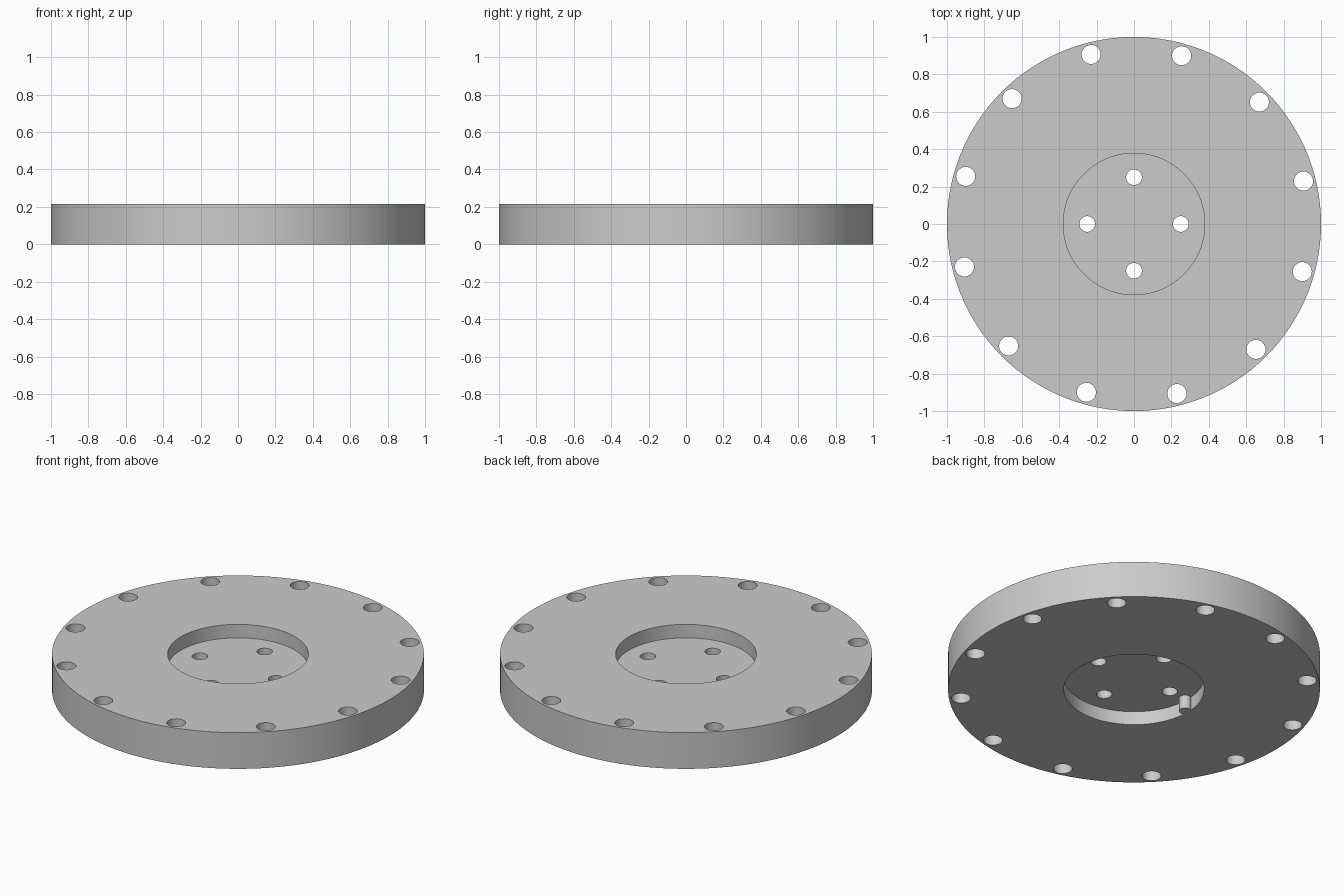
import bpy
from math import cos, sin, radians

if "Cube" in bpy.data.objects:
    bpy.data.objects.remove(bpy.data.objects["Cube"], do_unlink=True)

HEIGHT = 0.215
RECESS_DEPTH = 0.08
RECESS_RADIUS = 0.378

grey = bpy.data.materials.new("plain_grey")
grey.diffuse_color = (0.6, 0.6, 0.6, 1)
grey.use_nodes = True
grey.node_tree.nodes["Principled BSDF"].inputs["Base Color"].default_value = (0.6, 0.6, 0.6, 1)


def cylinder(name, radius, z0, z1, x=0, y=0, sides=32):
    """Upright cylinder between two heights."""
    bpy.ops.mesh.primitive_cylinder_add(
        vertices=sides, radius=radius, depth=z1 - z0, location=(x, y, (z0 + z1) / 2))
    obj = bpy.context.object
    obj.name = name
    obj.data.materials.append(grey)
    return obj


def cut(target, cutter):
    """Subtract the cutter from the target and discard it."""
    mod = target.modifiers.new("cut", "BOOLEAN")
    mod.operation = "DIFFERENCE"
    mod.solver = "EXACT"
    mod.object = cutter
    bpy.context.view_layer.objects.active = target
    bpy.ops.object.modifier_apply(modifier=mod.name)
    bpy.data.objects.remove(cutter, do_unlink=True)


def cut_hole_ring(target, count, ring_radius, hole_radius, start):
    """Drill a ring of evenly spaced through holes."""
    for i in range(count):
        a = radians(start + 360 * i / count)
        cut(target, cylinder("hole_cutter", hole_radius, -0.1, HEIGHT + 0.1,
                             ring_radius * cos(a), ring_radius * sin(a)))


# Main disc
plate = cylinder("flange_plate", 1, 0, HEIGHT, sides=120)

# Round recess in the top
cut(plate, cylinder("top_recess_cutter", RECESS_RADIUS,
                    HEIGHT - RECESS_DEPTH, HEIGHT + 0.1, sides=96))

# Round recess underneath, leaving a locating pin standing against its wall
lower = cylinder("bottom_recess_cutter", RECESS_RADIUS, -0.1, RECESS_DEPTH, sides=96)
cut(lower, cylinder("pin_cutter", 0.033, 0, RECESS_DEPTH + 0.1, x=-0.36))
cut(plate, lower)

# Rim bolt holes and centre bolt holes
cut_hole_ring(plate, 12, 0.935, 0.051, 14.2)
cut_hole_ring(plate, 4, 0.25, 0.042, 0)

# Smooth round walls, crisp rims
bpy.ops.object.select_all(action="DESELECT")
plate.select_set(True)
bpy.context.view_layer.objects.active = plate
bpy.ops.object.shade_smooth_by_angle(angle=radians(30))
